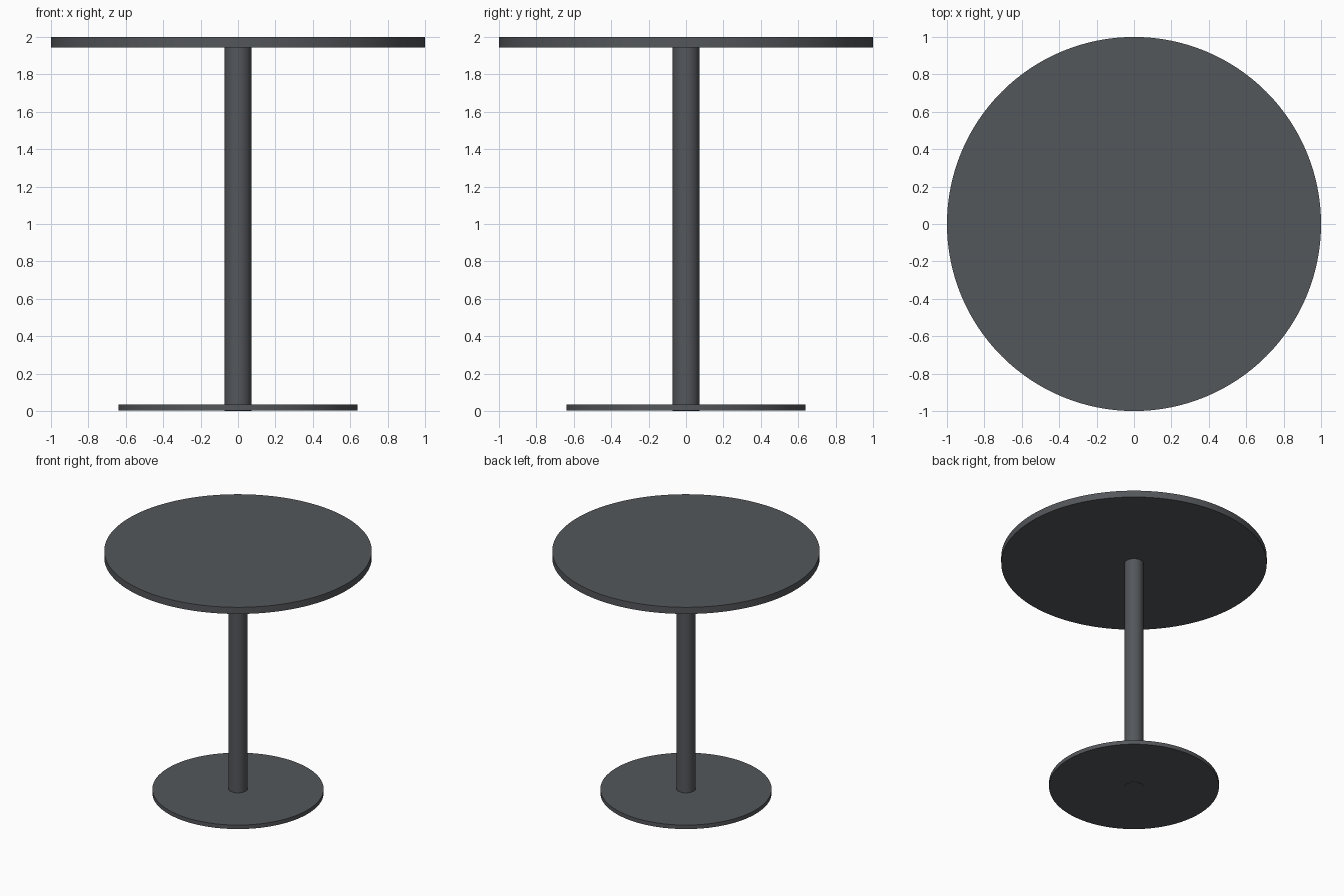
import bpy
import math

if "Cube" in bpy.data.objects:
    bpy.data.objects.remove(bpy.data.objects["Cube"])

metal = bpy.data.materials.new("dark grey metal")
metal.diffuse_color = (0.088, 0.095, 0.104, 1.0)
metal.use_nodes = True
metal.node_tree.nodes["Principled BSDF"].inputs["Base Color"].default_value = metal.diffuse_color


def disc(name, radius, z0, z1, sides, bevel=0.0):
    """Upright cylinder between two heights, smooth side and crisp rims."""
    bpy.ops.mesh.primitive_cylinder_add(
        vertices=sides, radius=radius, depth=z1 - z0,
        location=(0, 0, (z0 + z1) / 2))
    ob = bpy.context.object
    ob.name = name
    ob.data.materials.append(metal)
    bpy.ops.object.shade_smooth_by_angle(angle=math.radians(30))
    if bevel:
        mod = ob.modifiers.new("rim", "BEVEL")
        mod.width = bevel
        mod.segments = 2
        mod.limit_method = "ANGLE"
    return ob


# Round foot plate, central column, round top
disc("base_plate", 0.64, 0.003, 0.036, 128)
disc("column", 0.071, 0.0, 1.95, 64)
disc("table_top", 1.0, 1.945, 2.0, 128)
